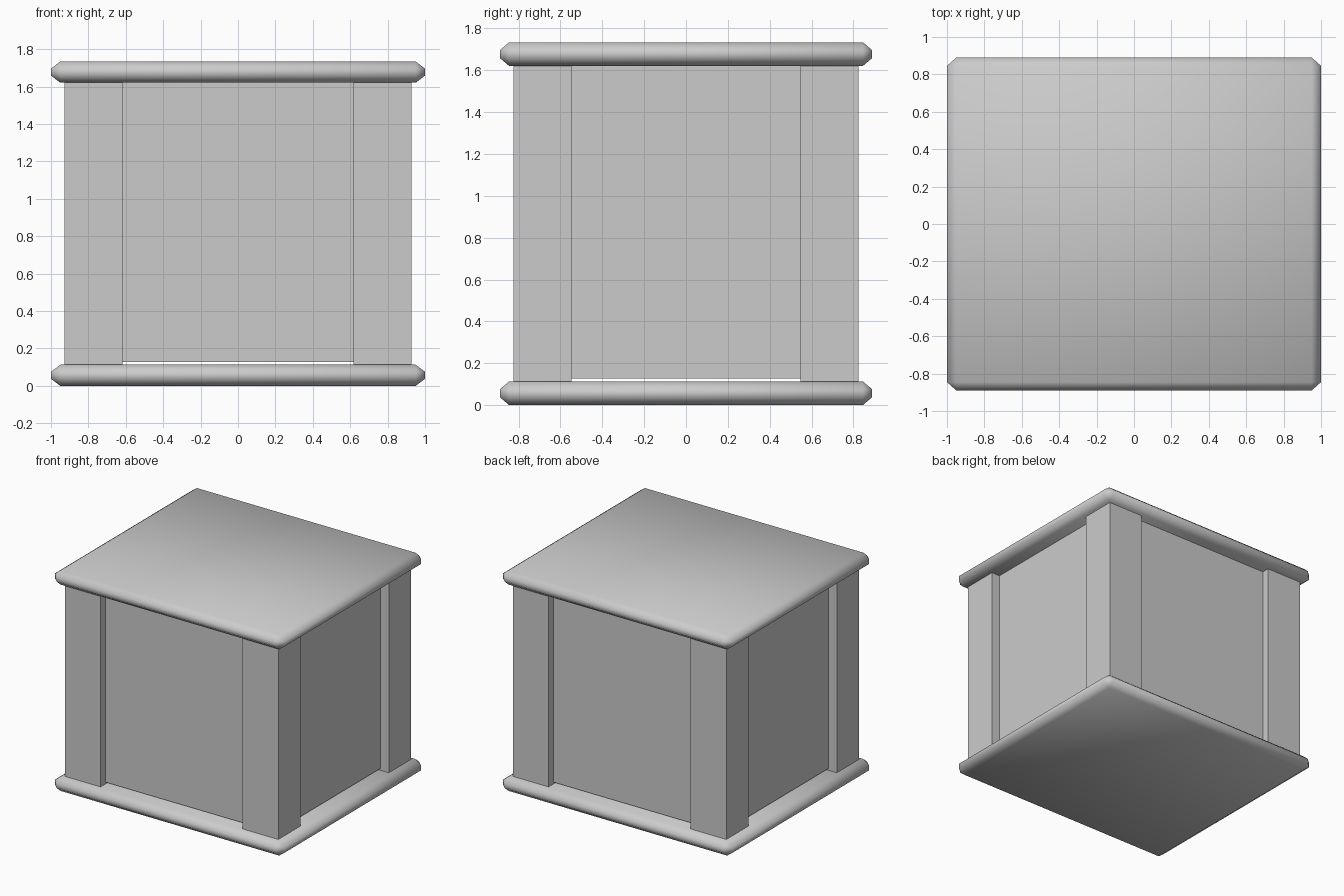
import bpy, bmesh

if "Cube" in bpy.data.objects:
    bpy.data.objects.remove(bpy.data.objects["Cube"])


def box(name, lo, hi):
    """Flat-shaded box between two corners."""
    bm = bmesh.new()
    bmesh.ops.create_cube(bm, size=1)
    for v in bm.verts:
        v.co = [lo[i] + (v.co[i] + 0.5) * (hi[i] - lo[i]) for i in range(3)]
    return finish(name, bm)


def plate(name, z):
    """Slab with chamfered, smooth-shaded edges; bevelled before the final scale."""
    bm = bmesh.new()
    bmesh.ops.create_cube(bm, size=2)
    bmesh.ops.scale(bm, vec=(1, 1, 0.075), verts=bm.verts)
    bmesh.ops.bevel(bm, geom=bm.edges[:], offset=0.05, offset_type='OFFSET',
                    segments=1, profile=0.5, affect='EDGES')
    bmesh.ops.scale(bm, vec=(1, 0.89, 0.0565 / 0.075), verts=bm.verts)
    bmesh.ops.translate(bm, vec=(0, 0, z), verts=bm.verts)
    for f in bm.faces:
        f.smooth = True
    return finish(name, bm)


def finish(name, bm):
    mesh = bpy.data.meshes.new(name)
    bm.to_mesh(mesh)
    bm.free()
    obj = bpy.data.objects.new(name, mesh)
    bpy.context.collection.objects.link(obj)
    return obj


# Base and lid slabs
plate("base_plate", 0.0565)
plate("lid_plate", 1.734 - 0.0565)

# Inner body, slightly raised off the base
box("body_panels", (-0.855, -0.765, 0.127), (0.855, 0.765, 1.624))

# Corner posts
post = box("corner_posts", (0.617, 0.547, 0.112), (0.928, 0.825, 1.623))
mirror = post.modifiers.new("four_corners", 'MIRROR')
mirror.use_axis = (True, True, False)
mirror.use_mirror_merge = False
